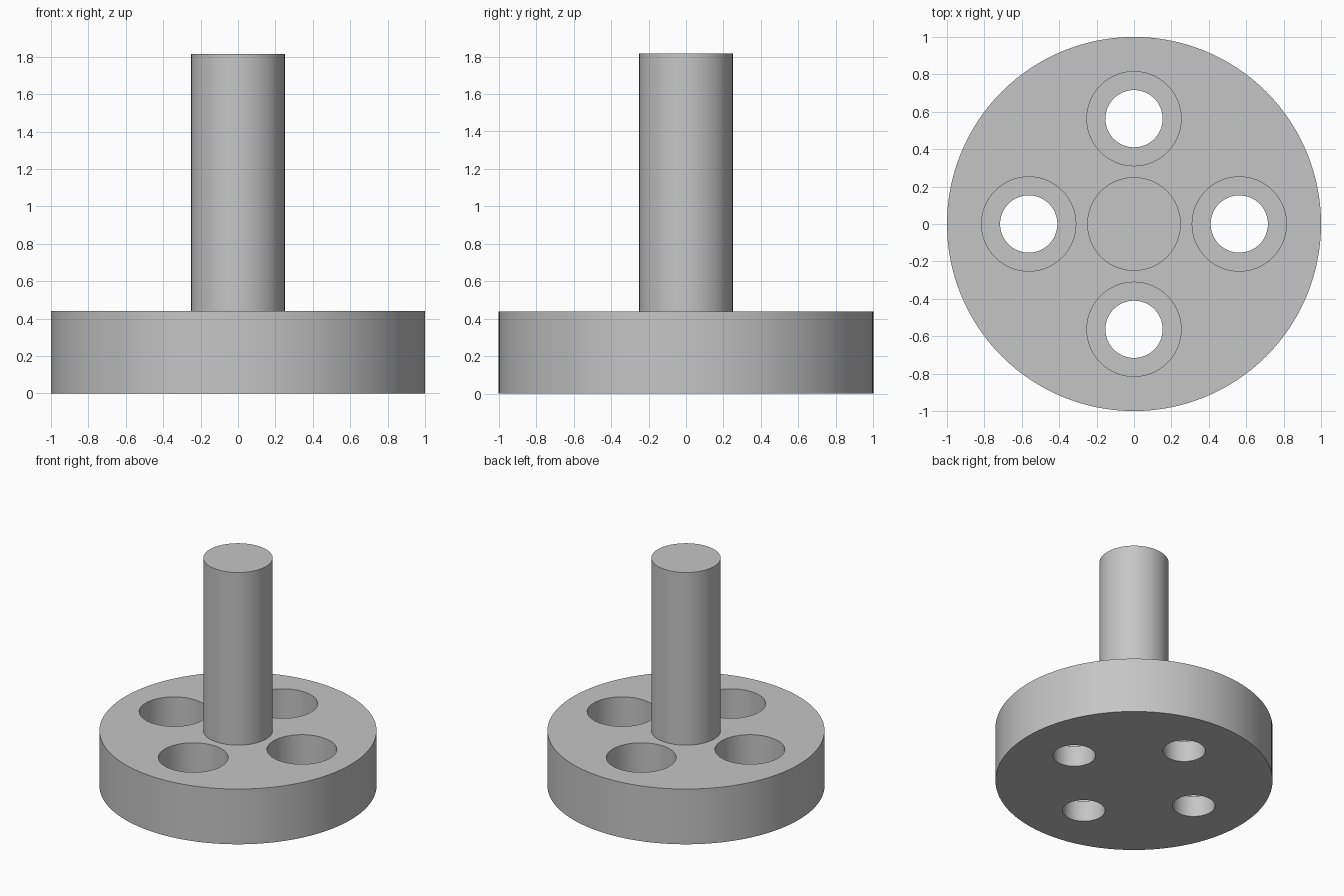
import bpy
import math

default = bpy.data.objects.get("Cube")
if default:
    bpy.data.objects.remove(default, do_unlink=True)

BASE_R, BASE_H = 1.0, 0.44
SHAFT_R, SHAFT_TOP = 0.25, 1.815
BOLT_CIRCLE = 0.563
HOLE_R, BORE_R, BORE_FLOOR = 0.153, 0.252, 0.167

# Single grey metal
grey = bpy.data.materials.new("grey_metal")
grey.use_nodes = True
colour = (0.56, 0.56, 0.56, 1)
grey.diffuse_color = colour
grey.node_tree.nodes["Principled BSDF"].inputs["Base Color"].default_value = colour


def cylinder(name, radius, z0, z1, x=0, y=0, sides=96):
    """Upright cylinder between two heights."""
    bpy.ops.mesh.primitive_cylinder_add(
        vertices=sides, radius=radius, depth=z1 - z0, location=(x, y, (z0 + z1) / 2))
    obj = bpy.context.object
    obj.name = name
    obj.data.materials.append(grey)
    return obj


def cut(target, cutter):
    """Subtract the cutter from the target and discard it."""
    cutter.hide_render = True
    mod = target.modifiers.new("cut", "BOOLEAN")
    mod.operation = "DIFFERENCE"
    mod.solver = "EXACT"
    mod.object = cutter
    bpy.ops.object.select_all(action="DESELECT")
    bpy.context.view_layer.objects.active = target
    target.select_set(True)
    bpy.ops.object.modifier_apply(modifier=mod.name)
    bpy.data.objects.remove(cutter, do_unlink=True)


# Round flange and central shaft
flange = cylinder("flange", BASE_R, 0, BASE_H, sides=128)
shaft = cylinder("shaft", SHAFT_R, BASE_H - 0.02, SHAFT_TOP)

# Four counterbored bolt holes
for i in range(4):
    angle = i * math.pi / 2
    x, y = BOLT_CIRCLE * math.cos(angle), BOLT_CIRCLE * math.sin(angle)
    cut(flange, cylinder("counterbore_cutter", BORE_R, BORE_FLOOR, BASE_H + 0.1, x, y, 64))
    cut(flange, cylinder("hole_cutter", HOLE_R, -0.1, BORE_FLOOR + 0.1, x, y, 64))

# Smooth walls, sharp rims
bpy.ops.object.select_all(action="DESELECT")
for part in (flange, shaft):
    part.select_set(True)
bpy.context.view_layer.objects.active = flange
bpy.ops.object.shade_smooth_by_angle(angle=math.radians(30))
